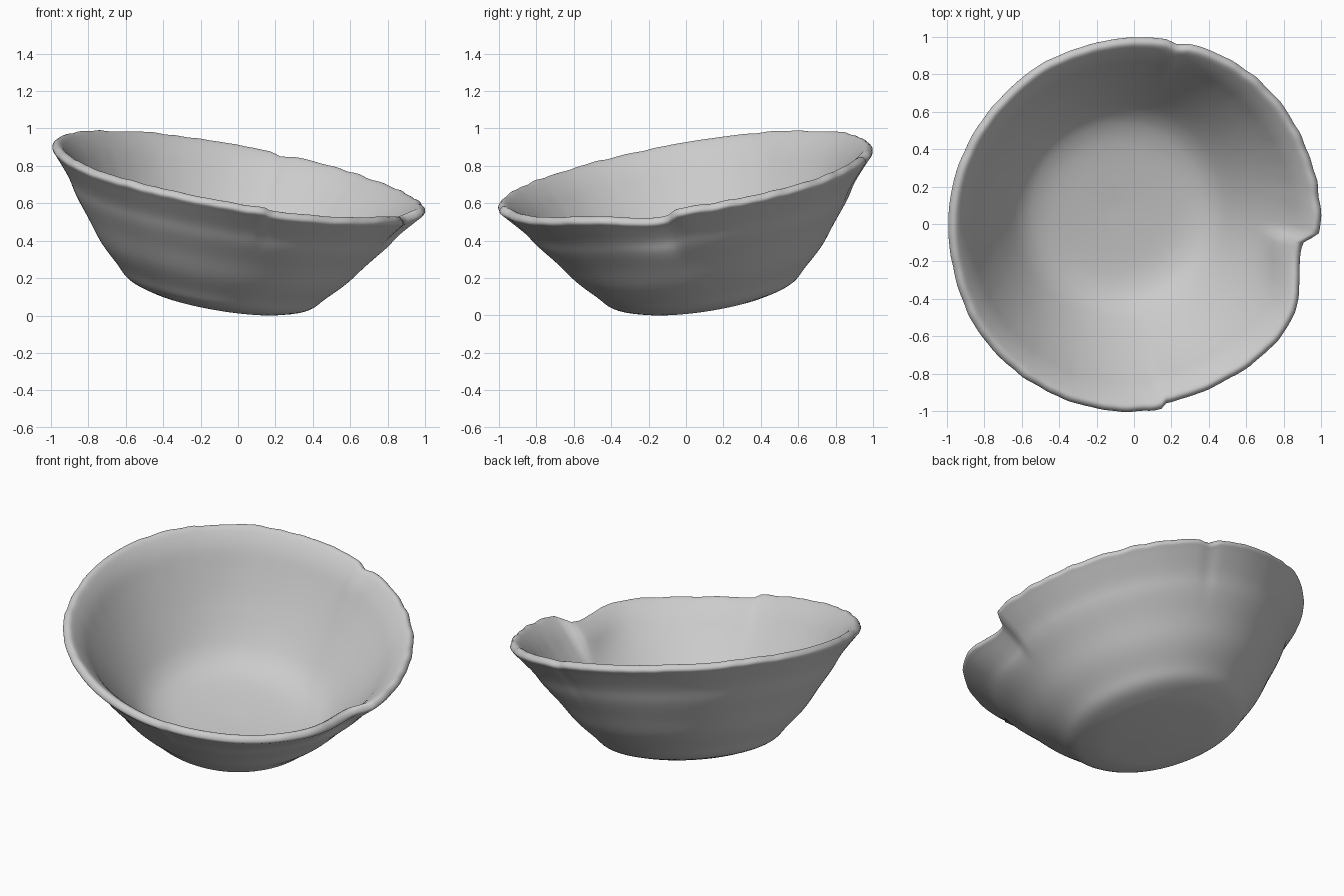
import bpy, bmesh, math
from mathutils import Vector, noise

cube = bpy.data.objects.get("Cube")
if cube:
    bpy.data.objects.remove(cube, do_unlink=True)

SEGMENTS = 200
STEPS = 4

# Cross-section (radius, height): under the base, up the wall, over the lip, down inside
PROFILE = [Vector(p) for p in (
    (0, -.055), (.3, -.043), (.42, -.02), (.505, .015), (.57, .08), (.67, .18),
    (.76, .3), (.845, .405), (.9, .485), (.985, .58), (1.012, .612), (1.002, .636),
    (.978, .643), (.945, .62), (.89, .56), (.82, .46), (.71, .31), (.61, .18),
    (.53, .095), (.44, .043), (.3, .015), (0, .002))]


def smooth_curve(points, steps):
    """Catmull-Rom curve through the points."""
    result = []
    for i in range(len(points) - 1):
        a = points[max(i - 1, 0)]
        b, c = points[i], points[i + 1]
        d = points[min(i + 2, len(points) - 1)]
        for k in range(steps):
            t = k / steps
            result.append(0.5 * (2 * b + (c - a) * t + (2 * a - 5 * b + 4 * c - d) * t ** 2
                                 + (3 * b - a - 3 * c + d) * t ** 3))
    return result + [points[-1]]


def step(low, high, value):
    t = min(max((value - low) / (high - low), 0), 1)
    return t * t * (3 - 2 * t)


def chip(deg):
    """Depth by which the broken rim recedes at an angle."""
    depth = 0
    if deg <= -3:
        depth += .085 * step(-34, -8, deg) * (1 - step(-8, -3, deg))
    depth += .02 * step(-81, -79.5, deg) * (1 - step(-65, -30, deg))   # cracked step
    depth += .018 * step(74, 77, deg) * (1 - step(77, 82, deg))        # small back nick
    return depth


def bowl_point(p, angle):
    r, h = p
    deg = math.degrees(angle)
    upper = step(.3, .62, h)
    d = chip(deg) * upper
    swell = .03 * upper * max(0, math.cos(angle - math.radians(130)))
    around = Vector((math.cos(angle), math.sin(angle), 0))
    worn = noise.noise(around * 11) * .006 * upper
    uneven = noise.noise(around * r * 2 + Vector((0, 0, h * 2))) * .008 * step(.2, .6, r)
    point = around * (r - d + worn + uneven)
    point.z = h - d * .6 + swell + worn
    return point


# Bowl, turned about its own axis and then tipped over
axis = Vector((.165, -.145, .975)).normalized()
tip = Vector((0, 0, 1)).rotation_difference(axis)
base_centre = Vector((-.1, .09, .1))
curve = smooth_curve(PROFILE, STEPS)

bm = bmesh.new()
first = bm.verts.new(tip @ Vector((0, 0, curve[0].y)) + base_centre)
last = bm.verts.new(tip @ Vector((0, 0, curve[-1].y)) + base_centre)
rings = []
for p in curve[1:-1]:
    rings.append([bm.verts.new(tip @ bowl_point(p, math.tau * i / SEGMENTS - math.pi) + base_centre)
                  for i in range(SEGMENTS)])
for i in range(SEGMENTS):
    j = (i + 1) % SEGMENTS
    bm.faces.new((first, rings[0][j], rings[0][i]))
    bm.faces.new((last, rings[-1][i], rings[-1][j]))
    for low, high in zip(rings, rings[1:]):
        bm.faces.new((low[i], low[j], high[j], high[i]))

# Rest the lowest point on the floor
lowest = min(v.co.z for v in bm.verts)
bmesh.ops.translate(bm, verts=bm.verts, vec=(0, 0, -lowest))
bmesh.ops.recalc_face_normals(bm, faces=bm.faces)
mesh = bpy.data.meshes.new("tilted_bowl")
bm.to_mesh(mesh)
bm.free()
mesh.shade_smooth()
bowl = bpy.data.objects.new("tilted_bowl", mesh)
bpy.context.collection.objects.link(bowl)

# Plain grey clay
clay = bpy.data.materials.new("grey_clay")
clay.use_nodes = True
colour = (.6, .6, .6, 1)
clay.diffuse_color = colour
for node in clay.node_tree.nodes:
    if node.type == 'BSDF_PRINCIPLED':
        node.inputs["Base Color"].default_value = colour
        node.inputs["Roughness"].default_value = .8
mesh.materials.append(clay)
